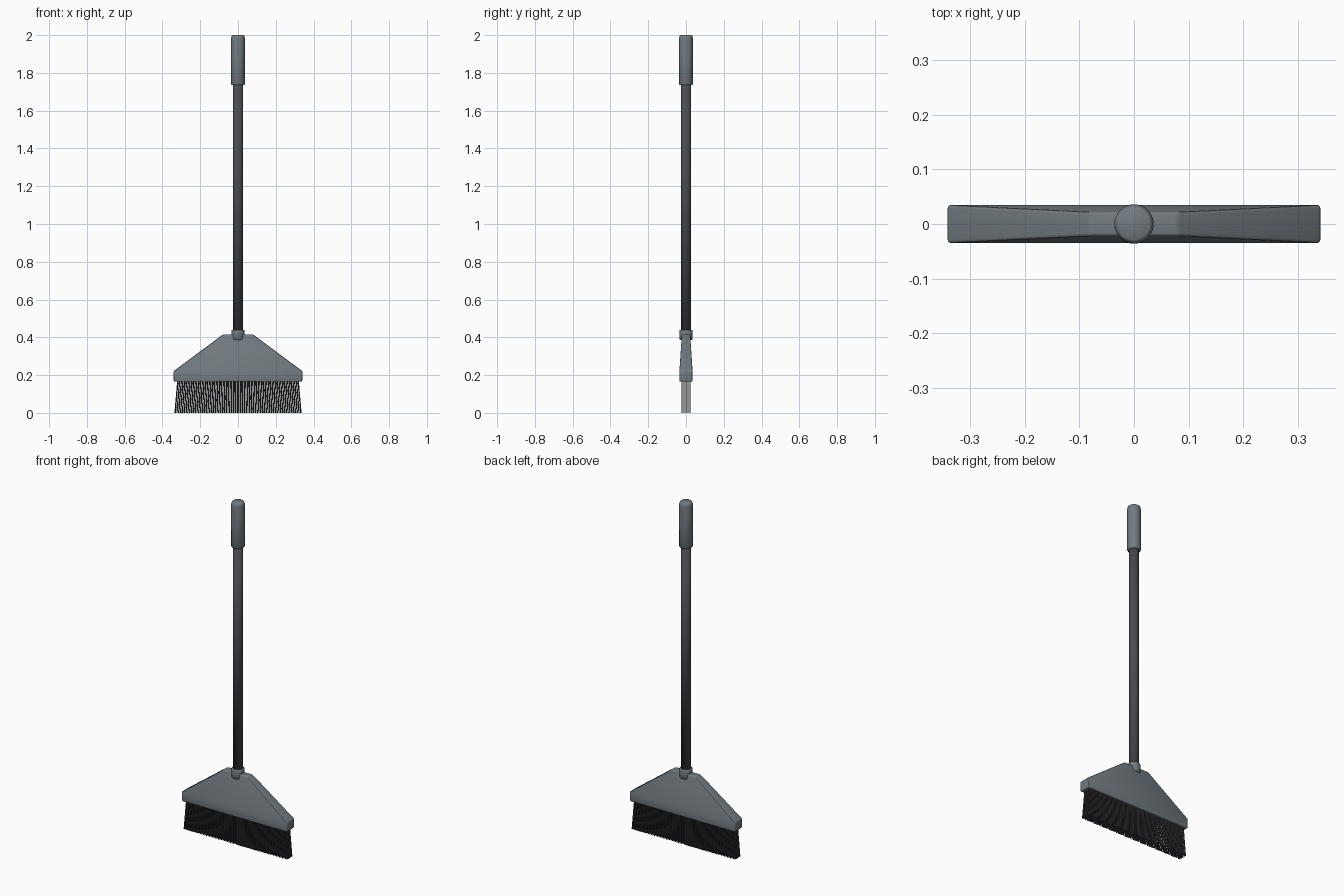
import bpy, bmesh, math
from mathutils import Vector

cube = bpy.data.objects.get("Cube")
if cube:
    bpy.data.objects.remove(cube)


def material(name, rgb):
    m = bpy.data.materials.new(name)
    m.use_nodes = True
    m.diffuse_color = (*rgb, 1)
    m.node_tree.nodes["Principled BSDF"].inputs["Base Color"].default_value = (*rgb, 1)
    return m


GREY = material("slate grey plastic", (0.17, 0.20, 0.22))
POLE = material("dark pole", (0.07, 0.07, 0.085))
BRISTLE = material("charcoal bristle", (0.045, 0.042, 0.05))


def add_object(name, bm, mat, smooth=True):
    bmesh.ops.recalc_face_normals(bm, faces=bm.faces)
    for f in bm.faces:
        f.smooth = smooth
    me = bpy.data.meshes.new(name)
    bm.to_mesh(me)
    bm.free()
    me.materials.append(mat)
    ob = bpy.data.objects.new(name, me)
    bpy.context.collection.objects.link(ob)
    return ob


def lathe(name, profile, mat, sides=32):
    """Closed solid of revolution from (radius, z) pairs."""
    bm = bmesh.new()
    rings = []
    for r, z in profile:
        angles = [2 * math.pi * i / sides for i in range(sides)]
        rings.append([bm.verts.new((r * math.cos(a), r * math.sin(a), z)) for a in angles])
    for a, b in zip(rings, rings[1:]):
        for i in range(sides):
            j = (i + 1) % sides
            bm.faces.new((a[i], a[j], b[j], b[i]))
    bm.faces.new(rings[0])
    bm.faces.new(rings[-1])
    return add_object(name, bm, mat)


def apply_modifier(ob, mod):
    bpy.context.view_layer.objects.active = ob
    bpy.ops.object.modifier_apply(modifier=mod.name)


# Pole, running up inside the grip
lathe("pole", [(0.027, 0.39), (0.027, 1.97)], POLE)

# Grip with a hanging slot cut down to the pole
grip = lathe("grip", [(0.033, 1.735), (0.036, 1.74), (0.036, 1.87),
                      (0.036, 1.985), (0.033, 1.997), (0.029, 2.0)], GREY)
bm = bmesh.new()
bmesh.ops.create_cone(bm, cap_ends=True, segments=20, radius1=0.011, radius2=0.011, depth=0.2)
for v in bm.verts:
    x, y, z = v.co
    v.co = Vector((x, z, y + 1.92 + math.copysign(0.013, y)))
cutter = add_object("slot_cutter", bm, POLE)
mod = grip.modifiers.new("slot", "BOOLEAN")
mod.operation = "DIFFERENCE"
mod.object = cutter
apply_modifier(grip, mod)
bpy.data.objects.remove(cutter)

# Crisp edge around the slot only
bm = bmesh.new()
bm.from_mesh(grip.data)
for e in bm.edges:
    if all(1.88 < v.co.z < 1.96 for v in e.verts) and e.calc_face_angle(0) > 0.6:
        e.smooth = False
bm.to_mesh(grip.data)
bm.free()

# Collar joining pole and head
lathe("collar", [(0.030, 0.385), (0.034, 0.39), (0.034, 0.436), (0.032, 0.44)], GREY)

# Flared head, thinner towards the top
outline = [(0.34, 0.165), (0.342, 0.22), (0.08, 0.415)]
half_depth = [0.035, 0.035, 0.022]
bm = bmesh.new()
sides = []
for s in (-1, 1):
    right = [bm.verts.new((x, s * d, z)) for (x, z), d in zip(outline, half_depth)]
    left = [bm.verts.new((-x, s * d, z)) for (x, z), d in zip(outline, half_depth)]
    loop = right + left[::-1]
    bm.faces.new((loop[0], loop[1], loop[4], loop[5]))
    bm.faces.new((loop[1], loop[2], loop[3], loop[4]))
    sides.append(loop)
front, back = sides
for i in range(6):
    j = (i + 1) % 6
    bm.faces.new((front[i], front[j], back[j], back[i]))
head = add_object("head", bm, GREY)
mod = head.modifiers.new("rounded edges", "BEVEL")
mod.width = 0.006
mod.segments = 3
mod.limit_method = "ANGLE"
mod.angle_limit = math.radians(25)
apply_modifier(head, mod)
head.select_set(True)
bpy.ops.object.shade_smooth_by_angle(angle=math.radians(30))

# Bristles, fanning slightly outwards
COLUMNS, ROWS, SIDES = 70, 5, 6
bm = bmesh.new()
for c in range(COLUMNS):
    u = 2 * c / (COLUMNS - 1) - 1
    for r in range(ROWS):
        v = 2 * r / (ROWS - 1) - 1
        rings = []
        for x, y, z in ((0.318 * u, 0.021 * v, 0.175), (0.333 * u, 0.022 * v, 0)):
            ring = []
            for k in range(SIDES):
                a = 2 * math.pi * k / SIDES
                ring.append(bm.verts.new((x + 0.0036 * math.cos(a), y + 0.0036 * math.sin(a), z)))
            rings.append(ring)
        for k in range(SIDES):
            n = (k + 1) % SIDES
            bm.faces.new((rings[0][k], rings[0][n], rings[1][n], rings[1][k]))
        bm.faces.new(rings[0])
        bm.faces.new(rings[1])
add_object("bristles", bm, BRISTLE, smooth=False)
